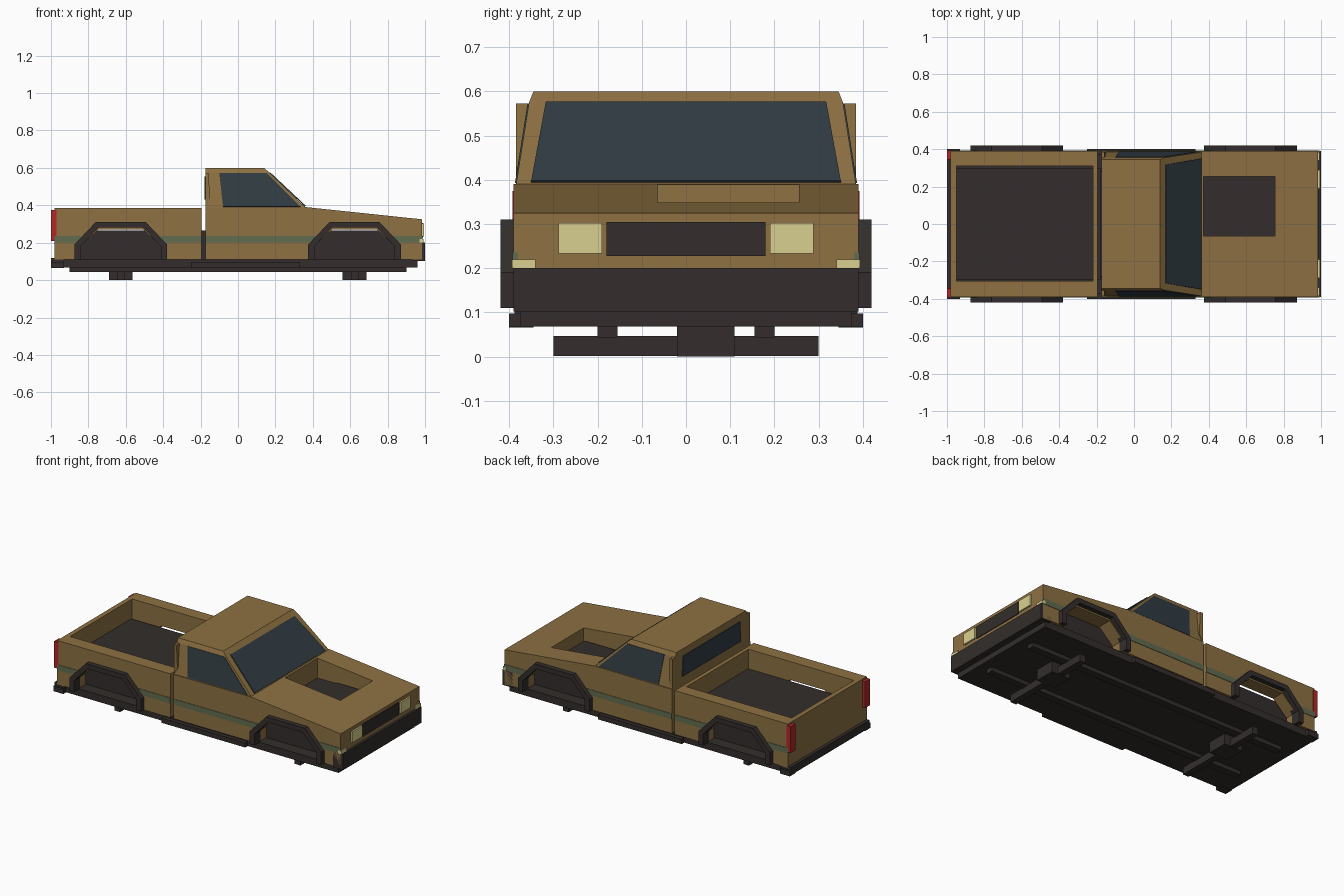
import bpy, bmesh

if "Cube" in bpy.data.objects:
    bpy.data.objects.remove(bpy.data.objects["Cube"])

def material(name, r, g, b):
    m = bpy.data.materials.new(name)
    m.diffuse_color = (r, g, b, 1)
    m.use_nodes = True
    m.node_tree.nodes["Principled BSDF"].inputs["Base Color"].default_value = m.diffuse_color
    return m

TAN = material("tan_paint", 0.27, 0.165, 0.055)
DARK = material("dark_plastic", 0.033, 0.027, 0.025)
GLASS = material("tinted_glass", 0.03, 0.045, 0.055)
GREEN = material("green_stripe", 0.12, 0.15, 0.08)
CREAM = material("lamp_cream", 0.70, 0.63, 0.28)
RED = material("lamp_red", 0.45, 0.02, 0.02)

def finish(name, bm, mat):
    bmesh.ops.recalc_face_normals(bm, faces=bm.faces)
    me = bpy.data.meshes.new(name)
    bm.to_mesh(me)
    bm.free()
    ob = bpy.data.objects.new(name, me)
    bpy.context.collection.objects.link(ob)
    if mat:
        me.materials.append(mat)
    return ob

def prism(name, pts, y0, y1, mat):
    """Extrude an (x, z) outline along y."""
    bm = bmesh.new()
    f = bm.faces.new([bm.verts.new((x, y0, z)) for x, z in pts])
    r = bmesh.ops.extrude_face_region(bm, geom=[f])
    vs = [v for v in r["geom"] if isinstance(v, bmesh.types.BMVert)]
    bmesh.ops.translate(bm, vec=(0, y1 - y0, 0), verts=vs)
    return finish(name, bm, mat)

def box(name, x0, x1, y0, y1, z0, z1, mat):
    return prism(name, [(x0, z0), (x1, z0), (x1, z1), (x0, z1)], y0, y1, mat)

def panel(name, pts, mat, t=0.006):
    """Thin flat sheet through 3D points."""
    bm = bmesh.new()
    bm.faces.new([bm.verts.new(p) for p in pts])
    ob = finish(name, bm, mat)
    m = ob.modifiers.new("thickness", 'SOLIDIFY')
    m.thickness, m.offset = t, 0
    return ob

def cut(ob, cutter):
    cutter.hide_render = True
    cutter.hide_set(True)
    m = ob.modifiers.new("opening", 'BOOLEAN')
    m.operation, m.solver, m.object = 'DIFFERENCE', 'EXACT', cutter

def arch(cx, w, flat, z_side, z_top):
    """Angular wheel arch outline, rear to front."""
    return [(cx - w, 0.11), (cx - w, z_side), (cx - flat, z_top),
            (cx + flat, z_top), (cx + w, z_side), (cx + w, 0.11)]

REAR, FRONT = -0.627, 0.623

# Cargo bed with open top
bed = prism("cargo_bed", [(-0.98, 0.11)] + arch(REAR, 0.217, 0.12, 0.18, 0.27)
            + [(-0.195, 0.11), (-0.195, 0.385), (-0.98, 0.385)], -0.39, 0.39, TAN)
cut(bed, box("bed_cutter", -0.95, -0.22, -0.305, 0.31, 0.0, 0.6, None))

# Lower cab and hood with engine opening
body = prism("lower_body", [(-0.175, 0.11)] + arch(FRONT, 0.217, 0.12, 0.18, 0.27)
             + [(0.985, 0.11), (0.985, 0.325), (0.365, 0.39), (-0.175, 0.387)],
             -0.39, 0.39, TAN)
cut(body, box("hood_cutter", 0.372, 0.755, -0.065, 0.255, 0.2, 0.6, None))

# Inner tub: bed floor and engine bay floor
box("inner_tub", -0.96, 0.96, -0.30, 0.30, 0.09, 0.265, DARK)

# Cab upper
bm = bmesh.new()
for x, y, z in [(0.365, 0.385, 0.385), (0.167, 0.355, 0.575), (0.14, 0.345, 0.60)]:
    for s in (1, -1):
        bm.verts.new((x, s * y, z))
        bm.verts.new((-0.175, s * y, z))
bmesh.ops.convex_hull(bm, input=bm.verts)
bmesh.ops.dissolve_limit(bm, angle_limit=0.02, verts=bm.verts, edges=bm.edges)
finish("cab", bm, TAN)

# Windows
panel("windshield", [(0.36, -0.35, 0.396), (0.36, 0.35, 0.396),
                     (0.169, 0.317, 0.575), (0.169, -0.317, 0.575)], GLASS)
panel("rear_window", [(-0.177, -0.29, 0.43), (-0.177, 0.29, 0.43),
                      (-0.177, 0.28, 0.555), (-0.177, -0.28, 0.555)], GLASS)

for s, side in ((1, "left"), (-1, "right")):
    def sbox(name, x0, x1, y0, y1, z0, z1, mat):
        box(side + "_" + name, x0, x1, *sorted((s * y0, s * y1)), z0, z1, mat)

    def cab_y(z):
        return s * (0.385 - (z - 0.385) / 0.19 * 0.03)

    panel(side + "_side_window", [(x, cab_y(z), z) for x, z in
          [(-0.08, 0.392), (0.335, 0.392), (0.155, 0.572), (-0.10, 0.572)]], GLASS)
    # Rear cab pillar
    prism(side + "_cab_pillar", [(-0.175, 0.387), (-0.15, 0.43), (-0.157, 0.573),
          (-0.175, 0.573)], s * 0.34, s * 0.385, TAN)
    # Fender flares
    for cx, end in ((REAR, "rear"), (FRONT, "front")):
        prism(f"{side}_{end}_fender_flare", arch(cx, 0.248, 0.134, 0.19, 0.31)
              + arch(cx, 0.215, 0.12, 0.18, 0.28)[::-1], s * 0.36, s * 0.42, DARK)
    # Side stripes
    for i, (a, b) in enumerate([(-0.981, -0.835), (-0.425, -0.195),
                                (-0.175, 0.425), (0.815, 0.986)]):
        sbox(f"stripe_{i + 1}", a, b, 0.38, 0.3925, 0.20, 0.235, GREEN)
    # Lamps
    sbox("headlight", 0.97, 0.995, 0.19, 0.288, 0.233, 0.302, CREAM)
    sbox("corner_lamp", 0.97, 0.993, 0.34, 0.394, 0.20, 0.22, CREAM)
    sbox("tail_light", -1.0, -0.97, 0.345, 0.392, 0.21, 0.375, RED)
    # Running board, bumper end and frame rail
    sbox("running_board", -0.25, 0.33, 0.345, 0.40, 0.068, 0.098, DARK)
    sbox("rear_bumper_end", -1.0, -0.93, 0.345, 0.40, 0.066, 0.098, DARK)
    sbox("frame_rail", -0.90, 0.90, 0.155, 0.20, 0.043, 0.075, DARK)

# Grille, bumpers and underbody
box("grille", 0.97, 0.99, -0.18, 0.18, 0.228, 0.305, DARK)
box("front_bumper", 0.93, 1.0, -0.39, 0.39, 0.102, 0.20, DARK)
box("rear_bumper", -1.0, -0.93, -0.388, 0.388, 0.07, 0.118, DARK)
box("underbody", -0.93, 0.96, -0.375, 0.375, 0.068, 0.113, DARK)

# Axles with off-centre differential
for cx, end in ((REAR, "rear"), (FRONT, "front")):
    box(end + "_axle", cx - 0.02, cx + 0.02, -0.30, 0.30, 0.001, 0.047, DARK)
    box(end + "_differential", cx - 0.063, cx + 0.063, -0.02, 0.11, 0.0, 0.07, DARK)
    for s, side in ((1, "left"), (-1, "right")):
        box(f"{end}_{side}_axle_mount", cx - 0.02, cx + 0.02,
            s * 0.177 - 0.02, s * 0.177 + 0.02, 0.04, 0.07, DARK)
